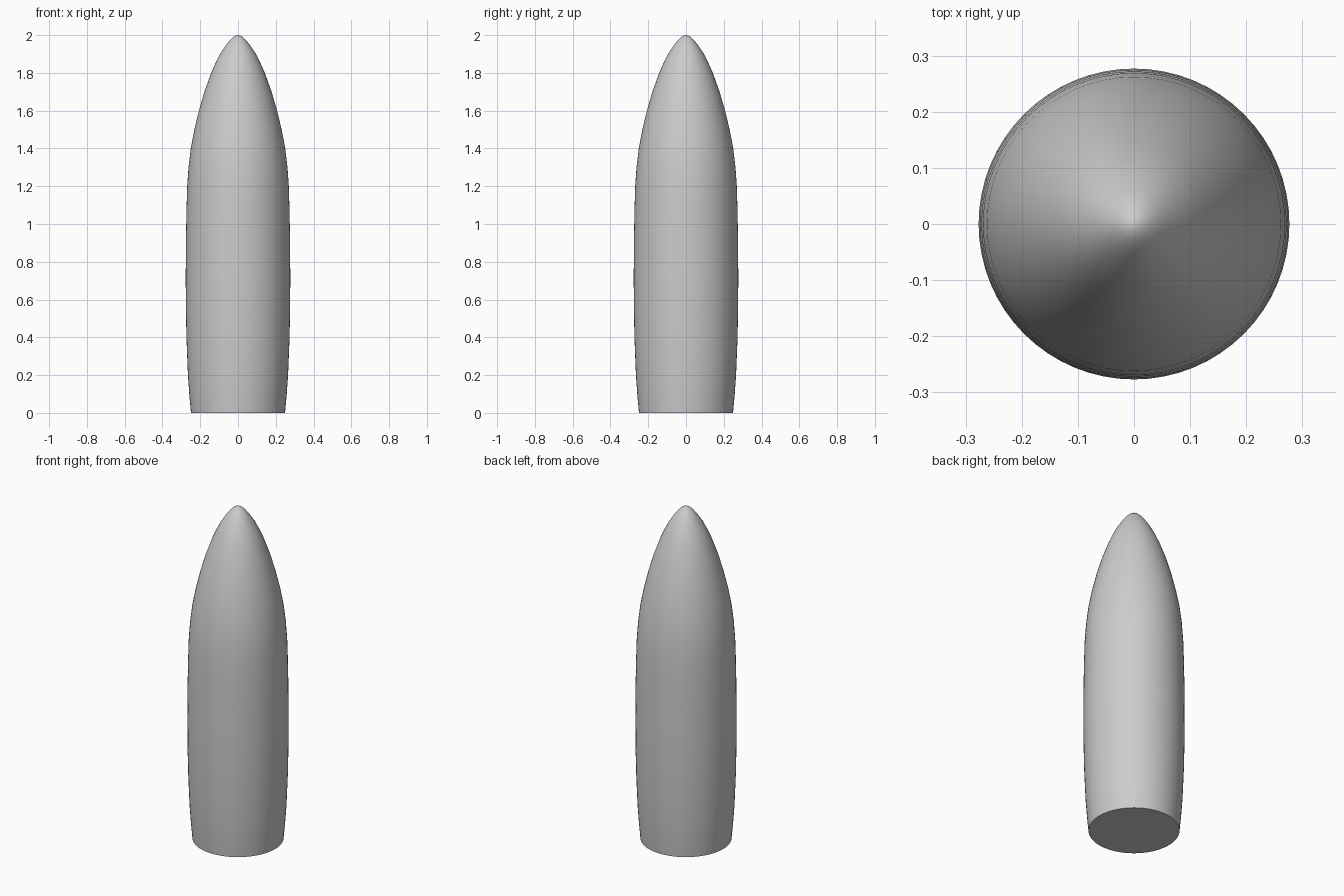
import bpy, bmesh
from math import sin, cos, tau

if "Cube" in bpy.data.objects:
    bpy.data.objects.remove(bpy.data.objects["Cube"])

SEGMENTS = 64

# Body profile (radius, height): tapered base and barrel
profile = [(0.249, 0.0), (0.258, 0.1), (0.265, 0.2), (0.273, 0.4), (0.276, 0.57),
           (0.277, 0.72), (0.275, 0.95), (0.272, 1.1), (0.269, 1.2)]

# Rounded ogive nose
profile += [(0.262, 1.3), (0.250, 1.4), (0.231, 1.5), (0.207, 1.6), (0.178, 1.7),
            (0.142, 1.8), (0.120, 1.85), (0.095, 1.9), (0.062, 1.95),
            (0.045, 1.971), (0.028, 1.988), (0.012, 1.998)]

bm = bmesh.new()
rings = [[bm.verts.new((r * cos(tau * i / SEGMENTS), r * sin(tau * i / SEGMENTS), z))
          for i in range(SEGMENTS)] for r, z in profile]
tip = bm.verts.new((0, 0, 2))

# Side walls, nose tip and flat base
for low, high in zip(rings, rings[1:]):
    for i in range(SEGMENTS):
        j = (i + 1) % SEGMENTS
        bm.faces.new((low[i], low[j], high[j], high[i]))
for i in range(SEGMENTS):
    bm.faces.new((rings[-1][i], rings[-1][(i + 1) % SEGMENTS], tip))
bm.faces.new(rings[0][::-1])

mesh = bpy.data.meshes.new("pointed_body")
bm.to_mesh(mesh)
bm.free()
body = bpy.data.objects.new("pointed_body", mesh)
bpy.context.collection.objects.link(body)

# Smooth sides with a sharp base rim
bpy.context.view_layer.objects.active = body
body.select_set(True)
bpy.ops.object.shade_smooth_by_angle(angle=0.7)
